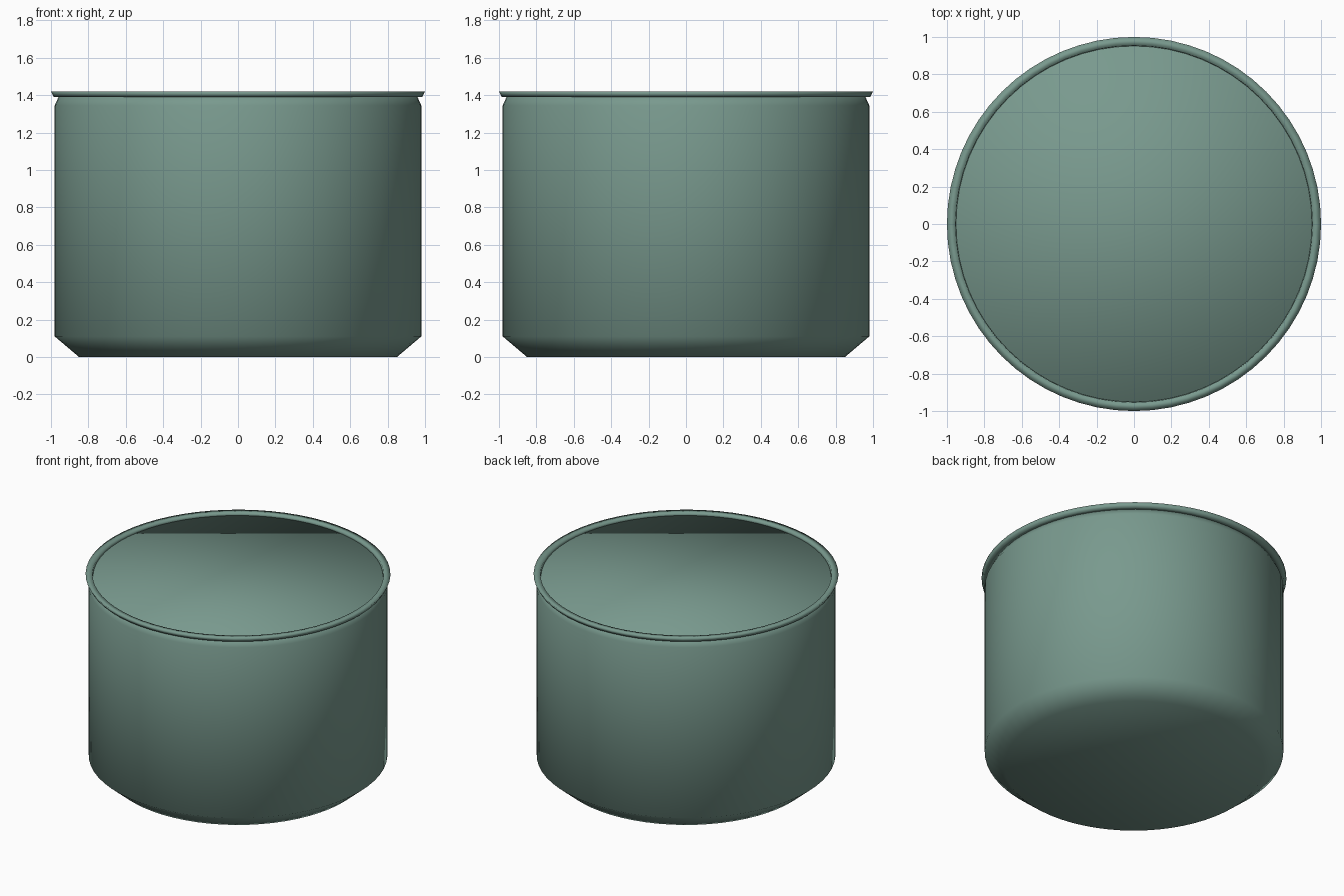
import bpy, bmesh, math

if "Cube" in bpy.data.objects:
    bpy.data.objects.remove(bpy.data.objects["Cube"])

SIDES = 64

mat = bpy.data.materials.new("muted_green")
mat.diffuse_color = (0.19, 0.32, 0.27, 1)
mat.use_nodes = True
mat.node_tree.nodes["Principled BSDF"].inputs["Base Color"].default_value = mat.diffuse_color


def lathe(name, profile, closed_ring):
    """Revolve (radius, z) points; a ring closes on itself, a solid gets caps."""
    bm = bmesh.new()
    loops = [[bm.verts.new((r * math.cos(2 * math.pi * i / SIDES),
                            r * math.sin(2 * math.pi * i / SIDES), z))
              for i in range(SIDES)] for r, z in profile]
    pairs = list(zip(loops, loops[1:]))
    if closed_ring:
        pairs.append((loops[-1], loops[0]))
    else:
        bm.faces.new(loops[0][::-1])
        bm.faces.new(loops[-1])
    for low, high in pairs:
        for i in range(SIDES):
            j = (i + 1) % SIDES
            bm.faces.new((low[i], low[j], high[j], high[i]))
    bmesh.ops.recalc_face_normals(bm, faces=bm.faces)
    for f in bm.faces:
        f.smooth = True
    me = bpy.data.meshes.new(name)
    bm.to_mesh(me)
    bm.free()
    me.materials.append(mat)
    ob = bpy.data.objects.new(name, me)
    bpy.context.collection.objects.link(ob)
    return ob


# Solid body: chamfered base, straight wall, narrow shoulder, flat top
lathe("body", [(0.85, 0), (0.98, 0.11), (0.98, 1.345), (0.955, 1.40)], False)

# Thin flared rim around the top
lathe("rim", [(0.95, 1.39), (0.985, 1.39), (1.0, 1.42), (0.955, 1.42)], True)
